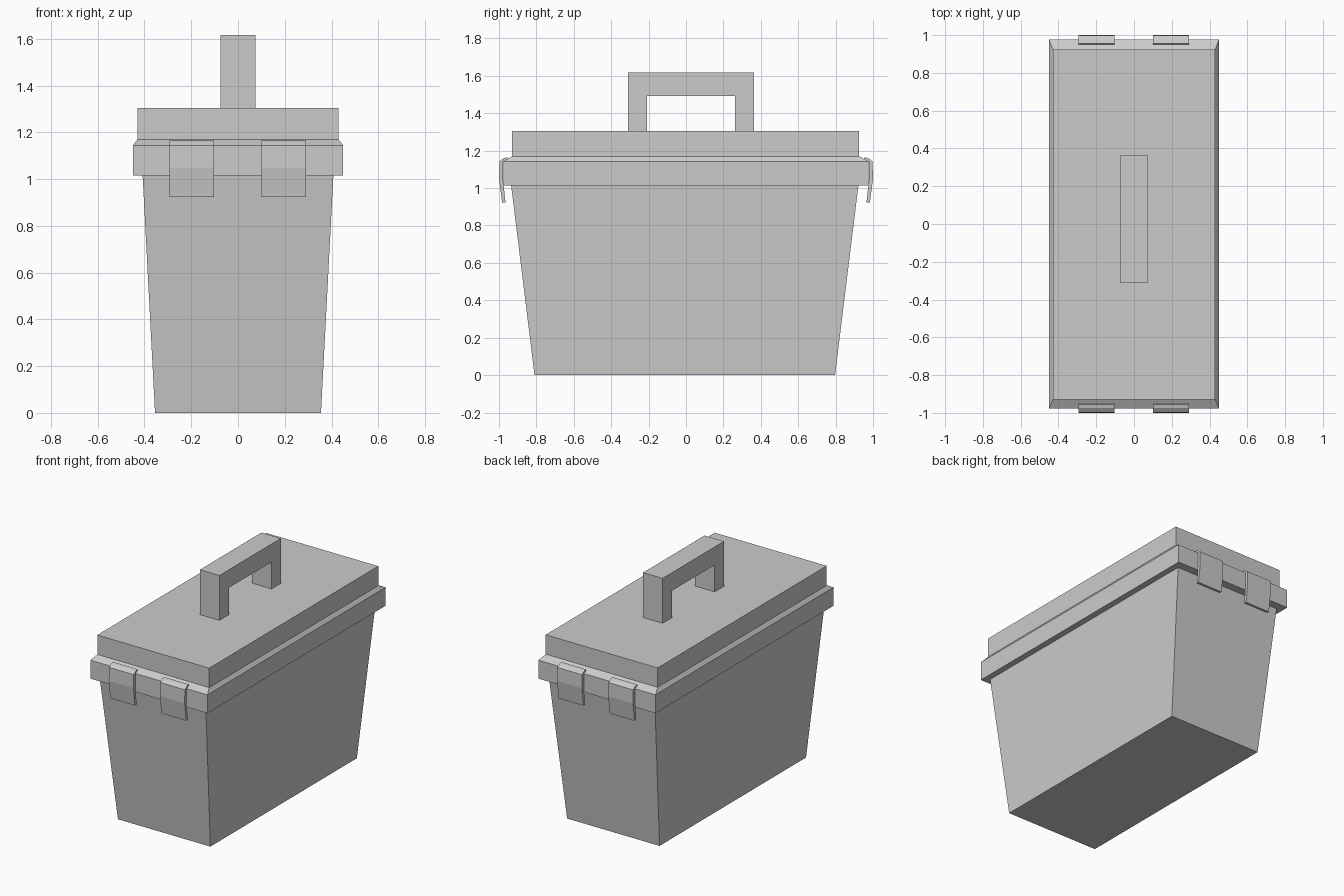
import bpy, bmesh

if "Cube" in bpy.data.objects:
    bpy.data.objects.remove(bpy.data.objects["Cube"])


def finish(name, bm):
    bmesh.ops.recalc_face_normals(bm, faces=bm.faces)
    mesh = bpy.data.meshes.new(name)
    bm.to_mesh(mesh)
    bm.free()
    obj = bpy.data.objects.new(name, mesh)
    bpy.context.collection.objects.link(obj)
    return obj


def loft(name, sections):
    """Stack rectangles (half_x, y_min, y_max, z) into a closed solid."""
    bm = bmesh.new()
    rings = [[bm.verts.new(p) for p in ((-x, a, z), (x, a, z), (x, b, z), (-x, b, z))]
             for x, a, b, z in sections]
    for lo, hi in zip(rings, rings[1:]):
        for i in range(4):
            j = (i + 1) % 4
            bm.faces.new((lo[i], lo[j], hi[j], hi[i]))
    bm.faces.new(rings[0])
    bm.faces.new(rings[-1])
    return finish(name, bm)


def extrude_x(name, profile, x0, x1):
    """Extrude a (y, z) outline along x."""
    bm = bmesh.new()
    face = bm.faces.new([bm.verts.new((x0, y, z)) for y, z in profile])
    new = bmesh.ops.extrude_face_region(bm, geom=[face])["geom"]
    bmesh.ops.translate(bm, vec=(x1 - x0, 0, 0),
                        verts=[v for v in new if isinstance(v, bmesh.types.BMVert)])
    return finish(name, bm)


# Tapered box body
loft("body", [(0.355, -0.81, 0.797, 0), (0.408, -0.935, 0.922, 1.015)])

# Lid: overhanging rim, sloped shoulder, raised top
loft("lid", [(0.45, -0.977, 0.977, 1.015), (0.45, -0.977, 0.977, 1.143),
             (0.43, -0.93, 0.925, 1.17), (0.43, -0.93, 0.925, 1.305)])

# Carrying handle
extrude_x("handle", [(-0.31, 1.305), (-0.31, 1.617), (0.363, 1.617), (0.363, 1.305),
                     (0.262, 1.305), (0.262, 1.492), (-0.208, 1.492), (-0.208, 1.305)],
          -0.075, 0.075)

# Bent clip latches, two on each end
latch = [(0.95, 1.152), (0.955, 1.165), (0.975, 1.16), (0.997, 1.143), (1.0, 1.05),
         (0.983, 0.923), (0.965, 0.923), (0.978, 1.04), (0.978, 1.143)]
for end, s in (("front", -1), ("back", 1)):
    for side, x in (("left", -0.293), ("right", 0.1)):
        extrude_x(f"latch_{end}_{side}", [(s * y, z) for y, z in latch], x, x + 0.19)
